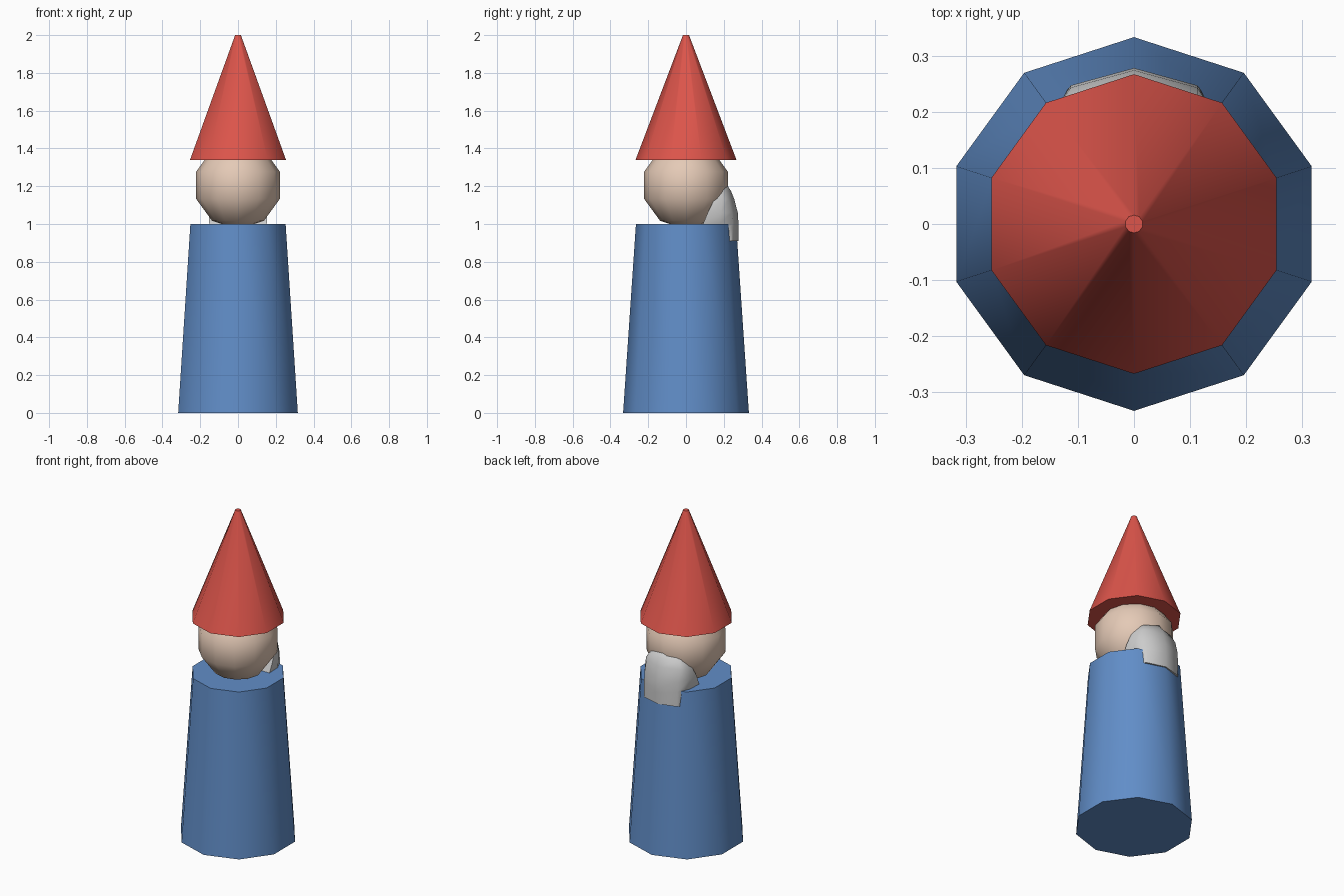
import bpy
import bmesh
from mathutils import Matrix

if "Cube" in bpy.data.objects:
    bpy.data.objects.remove(bpy.data.objects["Cube"])


def finish(name, bm, color=None):
    bmesh.ops.recalc_face_normals(bm, faces=bm.faces)
    mesh = bpy.data.meshes.new(name)
    bm.to_mesh(mesh)
    bm.free()
    ob = bpy.data.objects.new(name, mesh)
    bpy.context.collection.objects.link(ob)
    if color:
        mat = bpy.data.materials.new(name + "_colour")
        mat.diffuse_color = (*color, 1)
        mat.use_nodes = True
        mat.node_tree.nodes["Principled BSDF"].inputs["Base Color"].default_value = mat.diffuse_color
        mesh.materials.append(mat)
    bpy.ops.object.select_all(action='DESELECT')
    ob.select_set(True)
    bpy.context.view_layer.objects.active = ob
    bpy.ops.object.shade_smooth_by_angle(angle=0.8)
    return ob


def frustum(name, r1, r2, z1, z2, color):
    # ten-sided, one corner pointing along +y
    bm = bmesh.new()
    bmesh.ops.create_cone(bm, cap_ends=True, segments=10, radius1=r1, radius2=r2,
                          depth=z2 - z1, matrix=Matrix.Translation((0, 0, (z1 + z2) / 2)))
    finish(name, bm, color)


# Robe and pointed hat
frustum("body", 0.333, 0.265, 0, 1, (0.12, 0.27, 0.58))
frustum("hat", 0.267, 0.016, 1.34, 2, (0.72, 0.09, 0.07))

# Low-poly head
bm = bmesh.new()
bmesh.ops.create_uvsphere(bm, u_segments=12, v_segments=5, radius=0.233,
                          matrix=Matrix.Translation((0, 0, 1.205)))
finish("head", bm, (0.78, 0.59, 0.47))

# Beard: stacked half-rings (height, half width, front y, rear y)
levels = [
    (0.91, 0.123, 0.278, 0.23),
    (0.98, 0.13, 0.278, 0.20),
    (1.00, 0.152, 0.278, 0.09),
    (1.06, 0.155, 0.274, 0.115),
    (1.13, 0.143, 0.256, 0.15),
    (1.175, 0.11, 0.238, 0.175),
    (1.20, 0.05, 0.222, 0.17),
]
bm = bmesh.new()
rings = []
for z, w, front, rear in levels:
    side = front - 0.031
    half = [(w, rear), (0.97 * w, rear + 0.55 * (side - rear)), (min(0.9 * w, 0.113), side)]
    outline = half + [(0, front)] + [(-x, y) for x, y in reversed(half)]
    rings.append([bm.verts.new((x, y, z)) for x, y in outline])
for a, b in zip(rings, rings[1:]):
    for i in range(len(a)):
        j = (i + 1) % len(a)
        bm.faces.new((a[i], a[j], b[j], b[i]))
bm.faces.new(rings[0])
bm.faces.new(rings[-1])
finish("beard", bm)
